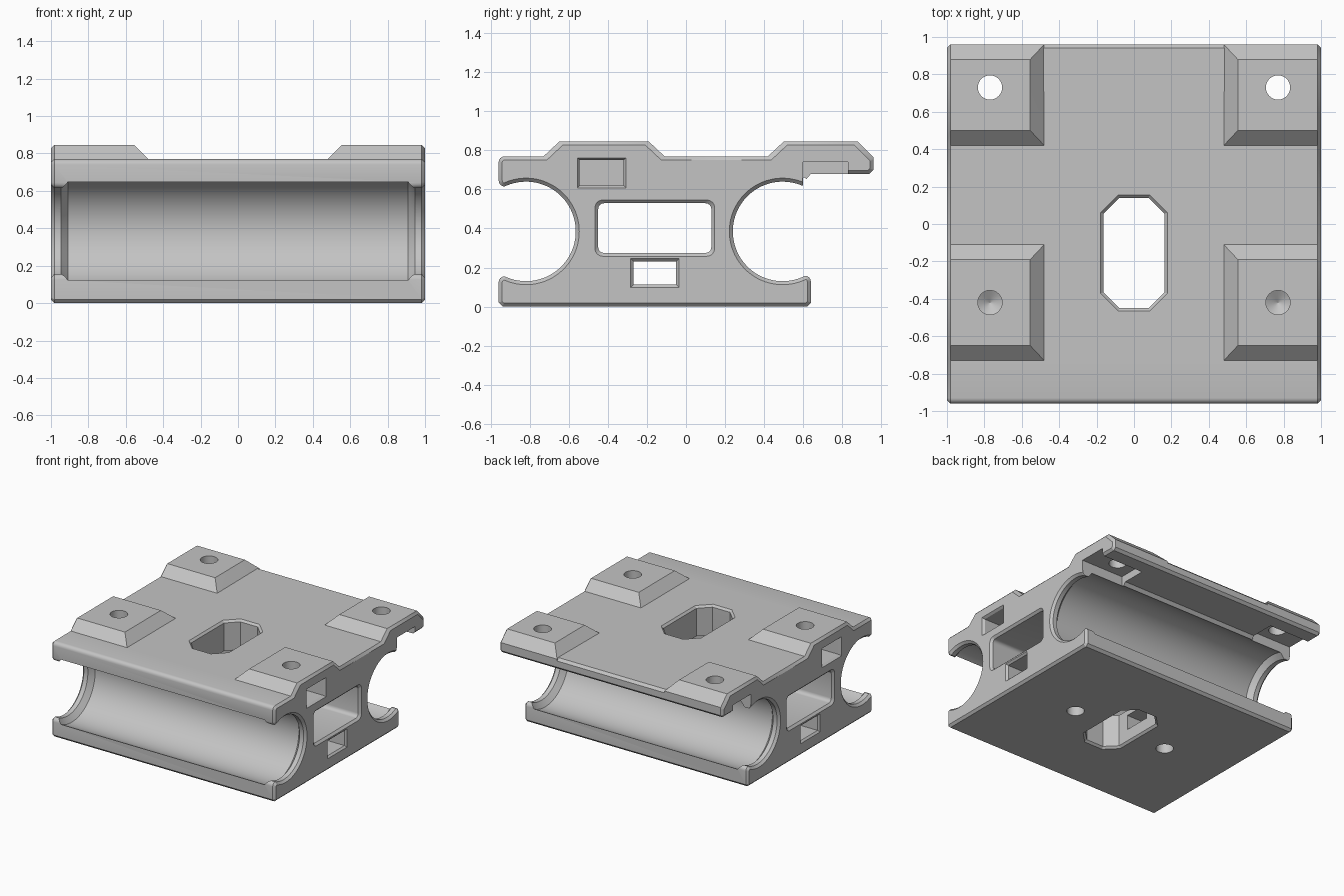
import bpy, bmesh
from math import sin, cos, pi, radians

if "Cube" in bpy.data.objects:
    bpy.data.objects.remove(bpy.data.objects["Cube"])

grey = bpy.data.materials.new("plain grey")
grey.use_nodes = True
grey.diffuse_color = (0.55, 0.55, 0.55, 1)
grey.node_tree.nodes["Principled BSDF"].inputs["Base Color"].default_value = grey.diffuse_color


def make(name, bm):
    bmesh.ops.recalc_face_normals(bm, faces=bm.faces)
    mesh = bpy.data.meshes.new(name)
    bm.to_mesh(mesh)
    bm.free()
    mesh.materials.append(grey)
    ob = bpy.data.objects.new(name, mesh)
    bpy.context.scene.collection.objects.link(ob)
    return ob


def arc(cy, cz, r, start, end, n):
    angles = [radians(start + (end - start) * i / n) for i in range(n + 1)]
    return [(cy + r * cos(a), cz + r * sin(a)) for a in angles]


def circle(r, n=64):
    return [(r * cos(2 * pi * i / n), r * sin(2 * pi * i / n)) for i in range(n)]


def rect(w, h, corner=0.0, n=0):
    """Rectangle with square (n=0), cut (n=1) or rounded corners."""
    if not n:
        return [(w/2, h/2), (-w/2, h/2), (-w/2, -h/2), (w/2, -h/2)]
    pts = []
    for k, (su, sv) in enumerate([(1, 1), (-1, 1), (-1, -1), (1, -1)]):
        pts += arc(su * (w/2 - corner), sv * (h/2 - corner), corner, 90 * k, 90 * k + 90, n)
    return pts


def loft(name, axis, centre, rings):
    """Closed solid through rings (position, outline) along x or z."""
    bm = bmesh.new()
    loops = []
    for t, outline in rings:
        pts = [(centre[0] + u, centre[1] + v) for u, v in outline]
        loops.append([bm.verts.new((t, p, q) if axis == "x" else (p, q, t)) for p, q in pts])
    for a, b in zip(loops, loops[1:]):
        for i in range(len(a)):
            j = (i + 1) % len(a)
            bm.faces.new((a[i], a[j], b[j], b[i]))
    bm.faces.new(loops[0])
    bm.faces.new(loops[-1])
    return make(name, bm)


def combine(target, tool, operation):
    mod = target.modifiers.new(tool.name, "BOOLEAN")
    mod.operation, mod.solver, mod.object = operation, "EXACT", tool
    bpy.context.view_layer.objects.active = target
    bpy.ops.object.modifier_apply(modifier=mod.name)
    bpy.data.objects.remove(tool)


# Main body: side profile with two tube grooves, chamfered at both ends
CH = 0.018
FRONT, REAR = (-0.82, 0.385), (0.495, 0.385)
profile = [(-0.94, 0), (0.62, 0), (0.64, 0.02)]
profile += arc(0.61, 0.128, 0.03, 0, 90, 4)
profile += arc(*REAR, 0.255, -67, -293, 52)
profile += [(0.615, 0.625), (0.615, 0.65), (0.64, 0.68)]
profile += [(0.94, 0.68), (0.96, 0.70), (0.96, 0.75), (0.94, 0.77)]
profile += arc(-0.93, 0.74, 0.03, 90, 180, 4)
profile += arc(-0.93, 0.645, 0.03, 180, 270, 4)
profile += arc(*FRONT, 0.255, 113, -113, 52)
profile += arc(-0.93, 0.125, 0.03, 90, 180, 4) + [(-0.96, 0.02)]
body = loft("clamp_body", "x", (0, 0), [(CH - 1, profile), (1 - CH, profile)])

bm = bmesh.new()
bm.from_mesh(body.data)
caps = [f for f in bm.faces if abs(f.normal.x) > 0.9]
bmesh.ops.inset_region(bm, faces=caps, thickness=CH, depth=CH, use_even_offset=True)
bm.to_mesh(body.data)
bm.free()


# Raised mounting pads in the four corners
def pad(side, outline):
    bm = bmesh.new()
    mid = sum(y for y, z in outline) / len(outline)
    for y, z in outline:
        inner = 0.48 if z < 0.8 else 0.555
        bm.verts.new((side * inner, y, z))
        bm.verts.new((side * (1 - CH), y, z))
        dy = CH if y < mid else -CH
        bm.verts.new((side, y + dy, z - CH if z > 0.72 else z))
    bmesh.ops.convex_hull(bm, input=bm.verts)
    return make("corner_pad", bm)


front_pad = [(-0.73, 0.715), (-0.73, 0.77), (-0.65, 0.845), (-0.19, 0.845), (-0.11, 0.77), (-0.11, 0.715)]
rear_pad = [(0.42, 0.715), (0.42, 0.77), (0.50, 0.845), (0.88, 0.845), (0.96, 0.765), (0.96, 0.715)]
for side in (-1, 1):
    for outline in (front_pad, rear_pad):
        combine(body, pad(side, outline), "UNION")

# Wider middle part of each tube groove, leaving a retaining lip at the ends
for centre in (FRONT, REAR):
    rings = [(-0.95, circle(0.25, 96)), (-0.91, circle(0.297, 96)),
             (0.91, circle(0.297, 96)), (0.95, circle(0.25, 96))]
    combine(body, loft("groove_cutter", "x", centre, rings), "DIFFERENCE")


# Through openings with flared rims
def opening(name, axis, centre, w, h, corner, n, low, high, flare):
    big = rect(w + 2 * flare, h + 2 * flare, corner + flare * 0.6, n)
    small = rect(w, h, corner, n)
    rings = [(low - 0.05, big), (low, big), (low + flare, small),
             (high - flare, small), (high, big), (high + 0.05, big)]
    combine(body, loft(name, axis, centre, rings), "DIFFERENCE")


opening("window_cutter", "x", (-0.16, 0.402), 0.58, 0.255, 0.03, 4, -1, 1, 0.017)
opening("slot_cutter", "x", (-0.16, 0.172), 0.22, 0.12, 0, 0, -1, 1, 0.014)
opening("centre_cutter", "z", (0, -0.155), 0.325, 0.59, 0.085, 1, 0, 0.77, 0.016)

for side in (-1, 1):
    # Nut pockets open at the ends
    rings = [(side * 0.64, rect(0.225, 0.13)), (side * (1 - CH), rect(0.225, 0.13)),
             (side, rect(0.25, 0.155)), (side * 1.05, rect(0.25, 0.155))]
    combine(body, loft("front_pocket", "x", (-0.432, 0.685), rings), "DIFFERENCE")
    rings = [(side * 0.62, rect(0.23, 0.14)), (side * 1.05, rect(0.23, 0.14))]
    combine(body, loft("rear_pocket", "x", (0.715, 0.67), rings), "DIFFERENCE")
    # Screw holes: blind and drilled at the front, through at the rear and below
    hole = circle(0.065, 32)
    rings = [(0.562, circle(0.002, 32)), (0.6, hole), (0.9, hole)]
    combine(body, loft("front_hole", "z", (side * 0.77, -0.42), rings), "DIFFERENCE")
    combine(body, loft("rear_hole", "z", (side * 0.77, 0.73), [(0.6, hole), (0.9, hole)]), "DIFFERENCE")
    combine(body, loft("base_hole", "z", (side * 0.43, -0.16), [(-0.1, hole), (0.17, hole)]), "DIFFERENCE")

bpy.ops.object.select_all(action="DESELECT")
body.select_set(True)
bpy.context.view_layer.objects.active = body
bpy.ops.object.shade_smooth_by_angle(angle=radians(30))
